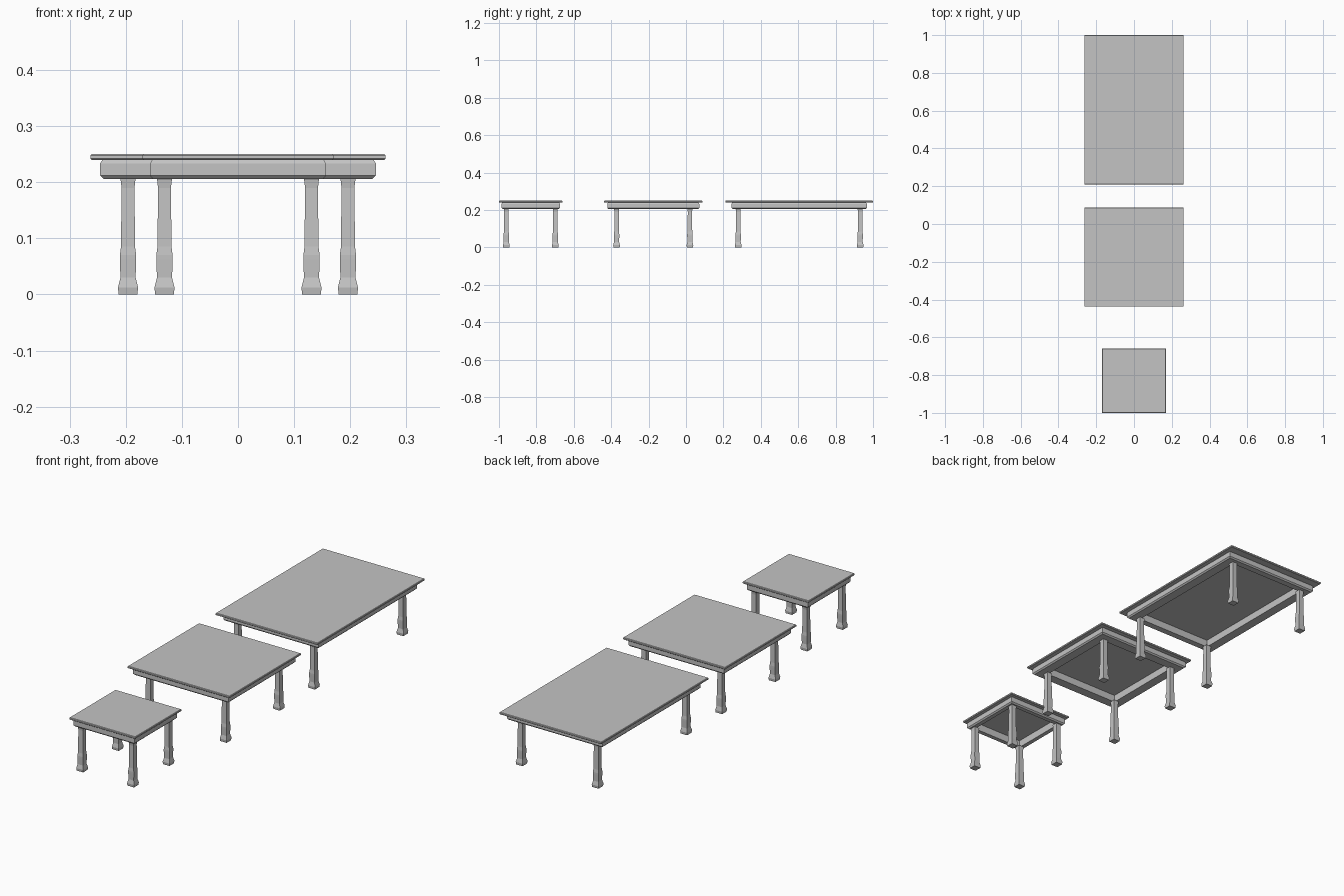
import bpy
import bmesh

cube = bpy.data.objects.get("Cube")
if cube:
    bpy.data.objects.remove(cube, do_unlink=True)

grey = bpy.data.materials.new("plain grey")
grey.use_nodes = True
colour = (0.55, 0.55, 0.55, 1)
grey.diffuse_color = colour
grey.node_tree.nodes["Principled BSDF"].inputs["Base Color"].default_value = colour


def loft(name, centre, rings, hollow=False):
    """Join rectangular rings (half x, half y, z); cap the ends or close the loop."""
    bm = bmesh.new()
    loops = []
    for hx, hy, z in rings:
        corners = [(-hx, -hy), (hx, -hy), (hx, hy), (-hx, hy)]
        loops.append([bm.verts.new((x, y, z)) for x, y in corners])
    pairs = list(zip(loops, loops[1:]))
    if hollow:
        pairs.append((loops[-1], loops[0]))
    else:
        bm.faces.new(loops[0])
        bm.faces.new(loops[-1])
    for a, b in pairs:
        for i in range(4):
            j = (i + 1) % 4
            bm.faces.new((a[i], a[j], b[j], b[i]))
    bmesh.ops.recalc_face_normals(bm, faces=bm.faces)
    mesh = bpy.data.meshes.new(name)
    bm.to_mesh(mesh)
    bm.free()
    mesh.materials.append(grey)
    obj = bpy.data.objects.new(name, mesh)
    obj.location = (centre[0], centre[1], 0)
    bpy.context.collection.objects.link(obj)


# Profiles: (inset, height) for the top, (half width, height) for the leg
TOP = [(0.002, 0.24), (0, 0.242), (0, 0.248), (0.002, 0.25)]
APRON = [(0.006, 0.206), (0, 0.212), (0, 0.233), (0.005, 0.241)]
LEG = [(0.0165, 0), (0.018, 0.012), (0.0135, 0.03), (0.0145, 0.062),
       (0.0145, 0.07), (0.0125, 0.085), (0.0115, 0.19), (0.0135, 0.207)]


def table(name, y, top, apron, leg):
    loft(name + "_top", (0, y), [(top[0] - d, top[1] - d, z) for d, z in TOP])

    # Hollow frame under the top
    frame = [(apron[0] - d, apron[1] - d, z) for d, z in APRON]
    frame += [(leg[0], leg[1], 0.241), (leg[0], leg[1], 0.206)]
    loft(name + "_apron", (0, y), frame, hollow=True)

    # Four square legs
    for sx, side in ((-1, "right"), (1, "left")):
        for sy, end in ((-1, "front"), (1, "back")):
            loft(f"{name}_{end}_{side}_leg", (sx * leg[0], y + sy * leg[1]),
                 [(w, w, z) for w, z in LEG])


table("small_table", -0.83, (0.17, 0.17), (0.157, 0.157), (0.131, 0.131))
table("square_table", -0.175, (0.263, 0.263), (0.246, 0.246), (0.196, 0.196))
table("long_table", 0.605, (0.263, 0.395), (0.246, 0.362), (0.196, 0.326))
